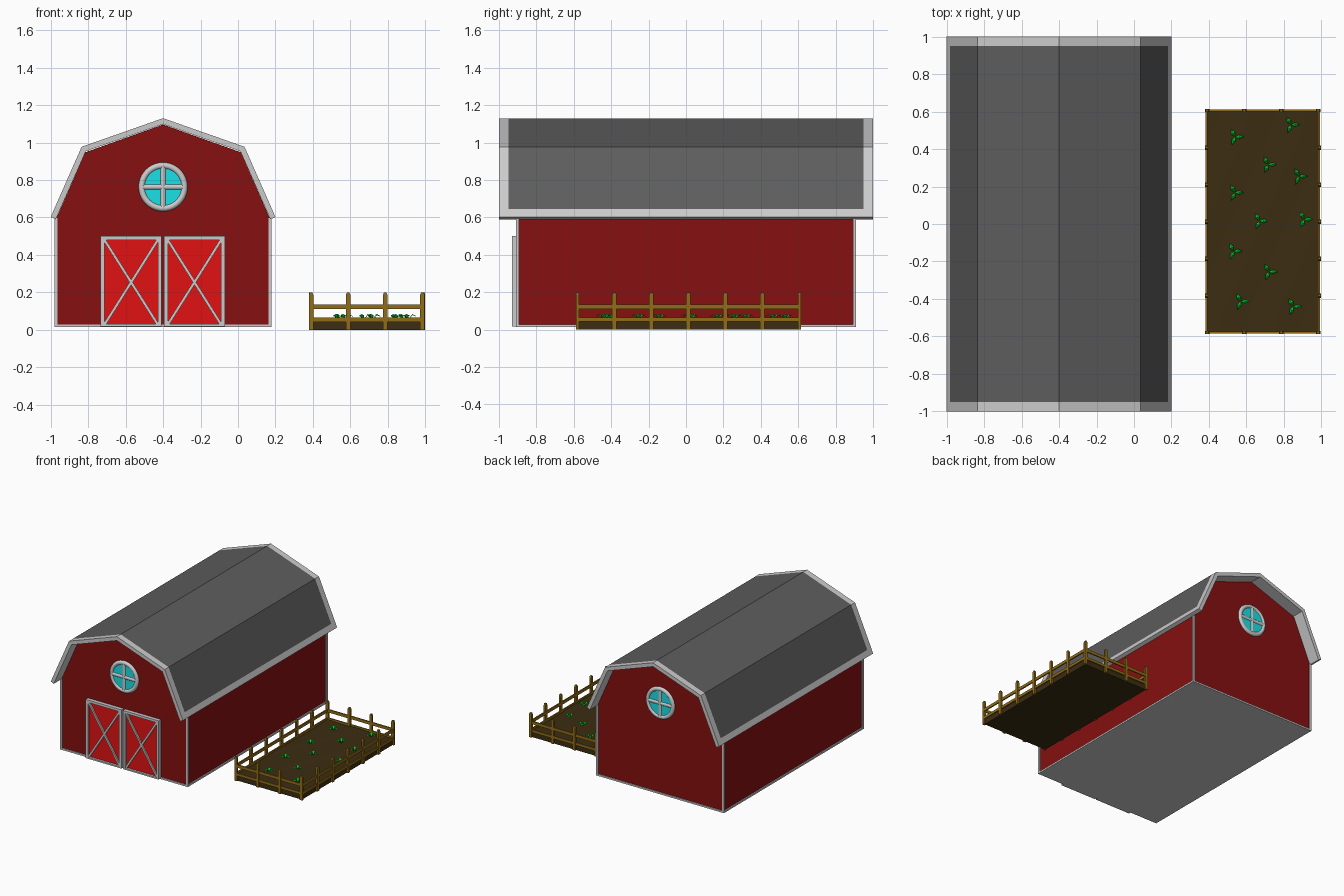
import bpy, bmesh, math
from mathutils import Matrix, Vector

if "Cube" in bpy.data.objects:
    bpy.data.objects.remove(bpy.data.objects["Cube"])

CX = -0.4  # barn centre line


def mat(name, r, g, b):
    m = bpy.data.materials.new(name)
    m.diffuse_color = (r, g, b, 1)
    m.use_nodes = True
    m.node_tree.nodes["Principled BSDF"].inputs["Base Color"].default_value = m.diffuse_color
    return m


WALL = mat("wall_red", 0.24, 0.005, 0.005)
DOOR = mat("door_red", 0.75, 0.006, 0.006)
TRIM = mat("trim_grey", 0.55, 0.55, 0.55)
ROOF = mat("roof_grey", 0.11, 0.11, 0.11)
GLASS = mat("glass_cyan", 0.01, 0.75, 0.8)
WOOD = mat("fence_wood", 0.28, 0.15, 0.008)
SOIL = mat("soil_brown", 0.045, 0.026, 0.006)
LEAF = mat("leaf_green", 0.0, 0.65, 0.03)


def finish(name, bm, *mats):
    bmesh.ops.recalc_face_normals(bm, faces=bm.faces)
    me = bpy.data.meshes.new(name)
    bm.to_mesh(me)
    bm.free()
    for m in mats:
        me.materials.append(m)
    ob = bpy.data.objects.new(name, me)
    bpy.context.collection.objects.link(ob)
    return ob


def smooth(ob, angle=40):
    bpy.ops.object.select_all(action='DESELECT')
    ob.select_set(True)
    bpy.context.view_layer.objects.active = ob
    bpy.ops.object.shade_smooth_by_angle(angle=math.radians(angle))


def add_box(bm, x0, x1, y0, y1, z0, z1):
    size = Matrix.Diagonal((x1 - x0, y1 - y0, z1 - z0, 1))
    mid = Matrix.Translation(((x0 + x1) / 2, (y0 + y1) / 2, (z0 + z1) / 2))
    bmesh.ops.create_cube(bm, size=1, matrix=mid @ size)


def add_prism(bm, pts, y0, y1, matrix=Matrix()):
    """Closed x-z profile extruded along y."""
    a = [bm.verts.new(matrix @ Vector((x, y0, z))) for x, z in pts]
    b = [bm.verts.new(matrix @ Vector((x, y1, z))) for x, z in pts]
    bm.faces.new(a)
    bm.faces.new(b[::-1])
    for i in range(len(pts)):
        j = (i + 1) % len(pts)
        bm.faces.new((a[i], b[i], b[j], a[j]))


def mirrored(half):
    """Right half profile (eave to ridge), mirrored about the barn centre."""
    return [(CX + x, z) for x, z in half] + [(CX - x, z) for x, z in half[-2::-1]]


# Barn walls
bm = bmesh.new()
add_prism(bm, mirrored([(0.57, 0.02), (0.57, 0.595), (0.415, 0.948), (0, 1.096)]), -0.9, 0.9)
finish("barn_walls", bm, WALL)

# Base slab and corner trim
bm = bmesh.new()
add_box(bm, CX - 0.58, CX + 0.58, -0.908, 0.908, 0.015, 0.029)
for sx in (-1, 1):
    for sy in (-1, 1):
        x, y = CX + sx * 0.572, sy * 0.9
        add_box(bm, x - 0.008, x + 0.008, y - 0.008, y + 0.008, 0.015, 0.598)
finish("base_and_corner_trim", bm, TRIM)

# Gambrel roof shell: light border, dark panels
outer = mirrored([(0.6, 0.602), (0.581, 0.646), (0.435, 0.977), (0, 1.13)])
inner = mirrored([(0.573, 0.59), (0.554, 0.634), (0.4127, 0.953), (0, 1.098)])
ys = (-1, -0.95, 0.95, 1)
bm = bmesh.new()
O = [[bm.verts.new((x, y, z)) for x, z in outer] for y in ys]
I = [[bm.verts.new((x, y, z)) for x, z in inner] for y in ys]
n = len(outer)
for k in range(3):
    for i in range(n - 1):
        f = bm.faces.new((O[k][i], O[k][i + 1], O[k + 1][i + 1], O[k + 1][i]))
        f.material_index = int(k == 1 and 0 < i < n - 2)
        bm.faces.new((I[k][i], I[k + 1][i], I[k + 1][i + 1], I[k][i + 1]))
    for i in (0, n - 1):
        bm.faces.new((O[k][i], O[k + 1][i], I[k + 1][i], I[k][i]))
for k in (0, 3):
    for i in range(n - 1):
        bm.faces.new((O[k][i], O[k][i + 1], I[k][i + 1], I[k][i]))
finish("roof", bm, TRIM, ROOF)

# Double doors with crossed braces
W, Z0, Z1, T = 0.325, 0.018, 0.5, 0.02
for name, x0 in (("left", -0.733), ("right", -0.395)):
    x1 = x0 + W
    bm = bmesh.new()
    add_box(bm, x0 + 0.01, x1 - 0.01, -0.912, -0.895, Z0 + 0.005, Z1 - 0.01)
    finish(name + "_door_panel", bm, DOOR)
    bm = bmesh.new()
    add_box(bm, x0, x0 + T, -0.93, -0.895, Z0, Z1)
    add_box(bm, x1 - T, x1, -0.93, -0.895, Z0, Z1)
    add_box(bm, x0 + T, x1 - T, -0.93, -0.895, Z1 - T, Z1)
    add_box(bm, x0 + T, x1 - T, -0.93, -0.895, Z0, Z0 + 0.012)
    h = 0.011
    for a, b in ((x0 + T, x1 - T), (x1 - T, x0 + T)):
        add_prism(bm, [(a - h * 0.8, Z0 + 0.01), (a + h * 0.8, Z0 + 0.01),
                       (b + h * 0.8, Z1 - T), (b - h * 0.8, Z1 - T)], -0.925, -0.9)
    finish(name + "_door_frame", bm, TRIM)

# Round windows on both gables
for name, y in (("front", -0.9), ("back", 0.9)):
    at = Matrix.Translation((CX, y, 0.763))
    turn = at @ Matrix.Rotation(math.pi / 2, 4, 'X')
    bm = bmesh.new()
    bmesh.ops.create_cone(bm, cap_ends=True, segments=32, radius1=0.11, radius2=0.11,
                          depth=0.016, matrix=turn)
    finish(name + "_window_glass", bm, GLASS)
    bpy.ops.mesh.primitive_torus_add(major_radius=0.114, minor_radius=0.017,
                                     major_segments=40, minor_segments=12)
    ring = bpy.context.object
    ring.name = name + "_window_ring"
    ring.matrix_world = turn
    ring.data.materials.append(TRIM)
    smooth(ring, 60)
    bm = bmesh.new()
    for rot in (Matrix(), Matrix.Rotation(math.pi / 2, 4, 'Y')):
        bmesh.ops.create_cone(bm, cap_ends=True, segments=12, radius1=0.016, radius2=0.016,
                              depth=0.21, matrix=at @ rot)
    smooth(finish(name + "_window_bars", bm, TRIM))

# Garden fence: pointed posts and two rails per side
X0, X1, Y0, Y1 = 0.39, 0.984, -0.58, 0.606
POST = [(-0.012, 0), (0.012, 0), (0.012, 0.186), (0.006, 0.2), (-0.006, 0.2), (-0.012, 0.186)]
bm = bmesh.new()
for i in range(4):
    for y in (Y0, Y1):
        add_prism(bm, POST, -0.008, 0.008, Matrix.Translation((X0 + i * (X1 - X0) / 3, y, 0)))
for i in range(1, 6):
    for x in (X0 - 0.004, X1 + 0.006):
        place = Matrix.Translation((x, Y0 + i * (Y1 - Y0) / 6, 0))
        add_prism(bm, POST, -0.008, 0.008, place @ Matrix.Rotation(math.pi / 2, 4, 'Z'))
finish("fence_posts", bm, WOOD)
bm = bmesh.new()
for z0, z1 in ((0.043, 0.065), (0.11, 0.134)):
    for y in (Y0, Y1):
        add_box(bm, X0, X1, y - 0.005, y + 0.005, z0, z1)
    for x in (X0 - 0.002, X1 + 0.004):
        add_box(bm, x - 0.005, x + 0.005, Y0, Y1, z0, z1)
finish("fence_rails", bm, WOOD)

# Soil bed with gently uneven top
bm = bmesh.new()
add_box(bm, X0, X1, Y0 + 0.004, Y1 - 0.004, 0, 0.05)
bmesh.ops.subdivide_edges(bm, edges=[e for e in bm.edges if abs(e.verts[0].co.z - e.verts[1].co.z) < 1e-5],
                          cuts=11, use_grid_fill=True)
for v in bm.verts:
    if v.co.z > 0.04:
        v.co.z += 0.004 * math.sin(v.co.x * 21) * math.cos(v.co.y * 9)
smooth(finish("soil_bed", bm, SOIL), 60)

# Three-leaf seedlings
SPOTS = [(0.54, 0.465), (0.838, 0.53), (0.715, 0.318), (0.88, 0.255), (0.538, 0.168), (0.67, 0.017),
         (0.908, 0.025), (0.532, -0.145), (0.72, -0.255), (0.57, -0.413), (0.85, -0.44)]
bm = bmesh.new()
for px, py in SPOTS:
    for deg in (0, 118, 248):
        m = Matrix.Translation((px, py, 0)) @ Matrix.Rotation(math.radians(deg), 4, 'Z')
        base, l, mid, r, tip = [bm.verts.new(m @ Vector(p)) for p in (
            (0, 0, 0.05), (0.022, 0.012, 0.078), (0.022, 0, 0.084), (0.022, -0.012, 0.078), (0.048, 0, 0.07))]
        for tri in ((base, mid, l), (base, r, mid), (mid, tip, l), (mid, r, tip)):
            bm.faces.new(tri)
finish("seedlings", bm, LEAF)
